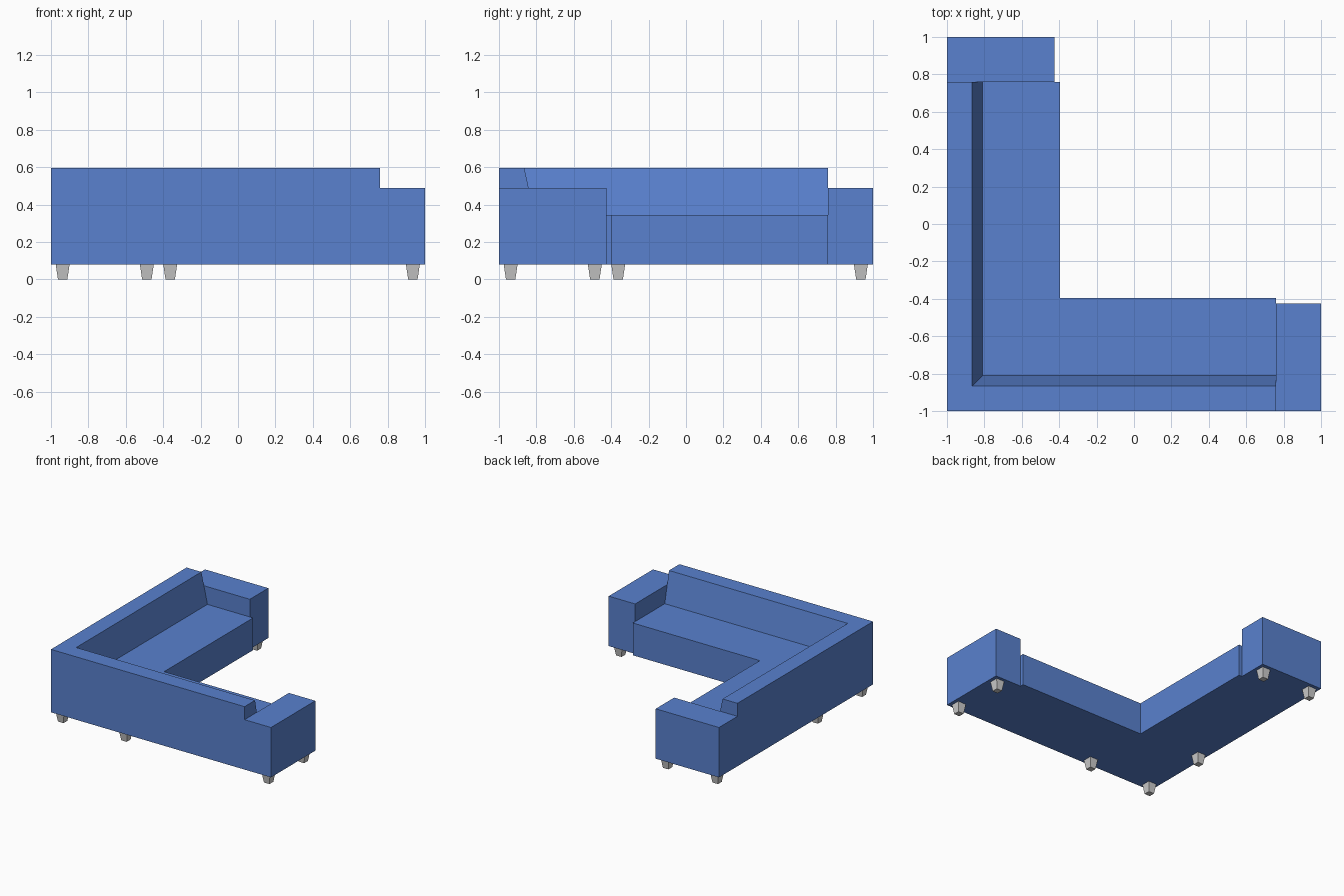
import bpy, bmesh

if "Cube" in bpy.data.objects:
    bpy.data.objects.remove(bpy.data.objects["Cube"])

BASE, SEAT, ARM, TOP = 0.08, 0.345, 0.49, 0.597
END, FRONT = 0.76, 0.605   # where the arms begin, seat depth from the back

blue = bpy.data.materials.new("blue_fabric")
blue.diffuse_color = (0.10, 0.22, 0.62, 1)
blue.use_nodes = True
blue.node_tree.nodes["Principled BSDF"].inputs["Base Color"].default_value = blue.diffuse_color


def finish(bm, name, mat=None):
    bmesh.ops.recalc_face_normals(bm, faces=bm.faces)
    me = bpy.data.meshes.new(name)
    bm.to_mesh(me)
    bm.free()
    ob = bpy.data.objects.new(name, me)
    bpy.context.collection.objects.link(ob)
    if mat:
        me.materials.append(mat)
    return ob


def loft(name, sections, mat=None):
    """Join matching rings of points and cap both ends."""
    bm = bmesh.new()
    rings = [[bm.verts.new(p) for p in s] for s in sections]
    n = len(rings[0])
    for a, b in zip(rings, rings[1:]):
        for i in range(n):
            j = (i + 1) % n
            bm.faces.new((a[i], a[j], b[j], b[i]))
    bm.faces.new(rings[0])
    bm.faces.new(rings[-1])
    return finish(bm, name, mat)


def rect(x0, x1, y0, y1, z):
    return [(x0, y0, z), (x1, y0, z), (x1, y1, z), (x0, y1, z)]


# Seat and sloped backrest: one profile swept round the mitred corner
profile = [(0, BASE), (FRONT, BASE), (FRONT, SEAT),
           (0.19, SEAT), (0.135, TOP), (0, TOP)]
loft("seat_and_back", [[(-1 + d, END, z) for d, z in profile],
                       [(-1 + d, -1 + d, z) for d, z in profile],
                       [(END, -1 + d, z) for d, z in profile]], blue)

# Armrest blocks at both ends
loft("right_arm", [rect(END, 1, -1, -0.425, z) for z in (BASE, ARM)], blue)
loft("rear_arm", [rect(-1, -0.425, END, 1, z) for z in (BASE, ARM)], blue)

# Tapered square legs, mirrored across the diagonal
half = [(0.935, -0.9375), (0.935, -0.4875), (-0.3625, -0.9375)]
spots = [(-0.9375, -0.9375)] + half + [(y, x) for x, y in half]
for k, (x, y) in enumerate(spots, 1):
    loft(f"leg_{k}", [rect(x - r, x + r, y - r, y + r, z)
                      for r, z in ((0.025, 0), (0.037, BASE))])
